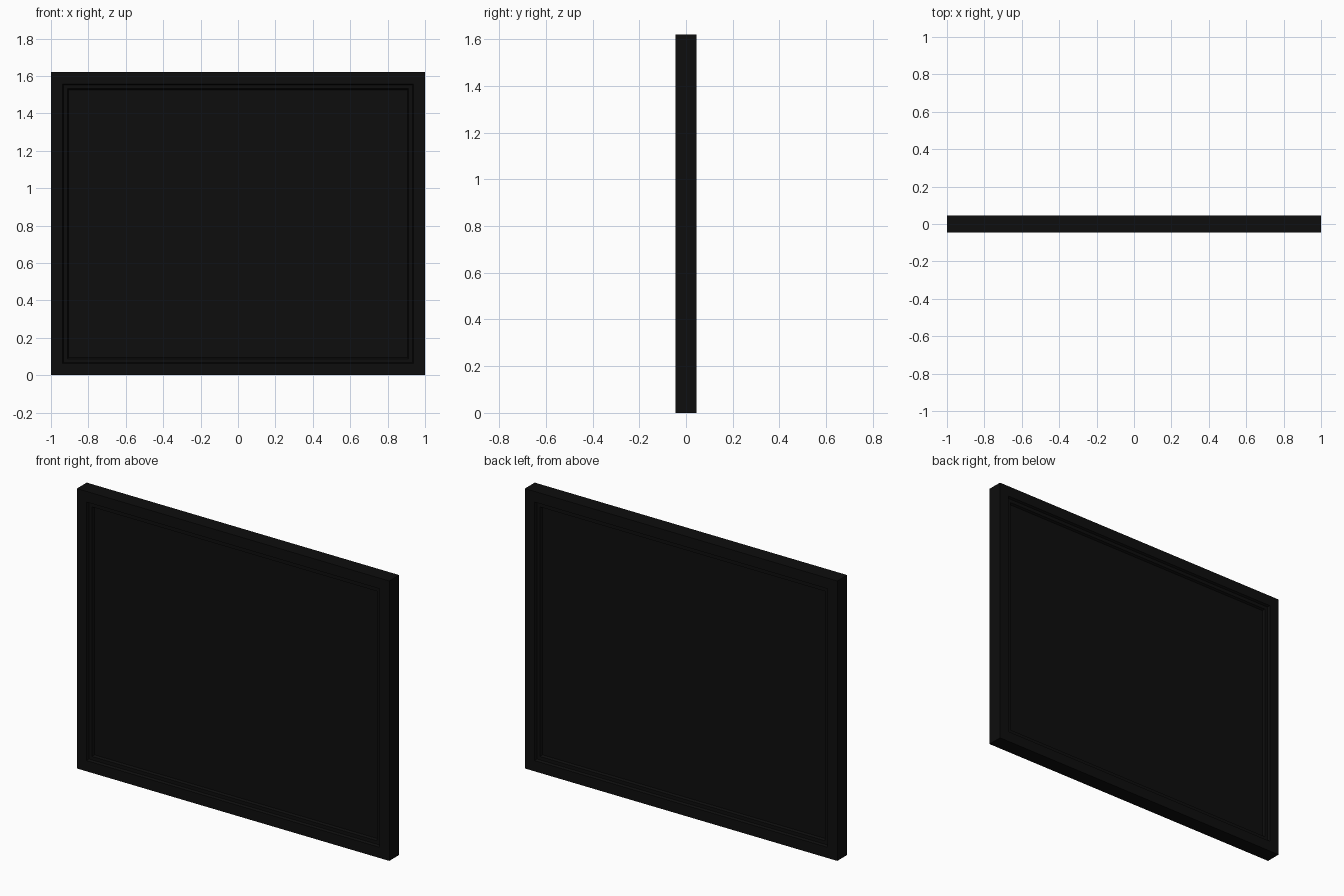
import bpy
import bmesh

W, H, D = 2.0, 1.62, 0.09

# Remove the default cube
cube = bpy.data.objects.get("Cube")
if cube:
    bpy.data.objects.remove(cube, do_unlink=True)

# Single near-black finish
black = bpy.data.materials.new("matte black")
black.use_nodes = True
colour = (0.0043, 0.0043, 0.0043, 1)
black.diffuse_color = colour
shader = next(n for n in black.node_tree.nodes if n.type == 'BSDF_PRINCIPLED')
shader.inputs["Base Color"].default_value = colour

# Slab matching the outer size of the frame
bm = bmesh.new()
bmesh.ops.create_cube(bm, size=1)
bmesh.ops.scale(bm, vec=(W, D, H), verts=bm.verts)
bmesh.ops.translate(bm, vec=(0, 0, H / 2), verts=bm.verts)

# Border, stepped moulding and recessed panel: (inset width, sink depth)
steps = [(0.062, 0), (0.006, 0.013), (0.02, 0), (0.006, 0.013)]
bm.normal_update()
for face in [f for f in bm.faces if abs(f.normal.y) > 0.9]:
    for width, sink in steps:
        bmesh.ops.inset_region(bm, faces=[face], thickness=width,
                               depth=0, use_even_offset=True)
        toward_middle = -1 if face.calc_center_median().y > 0 else 1
        for vert in face.verts:
            vert.co.y += toward_middle * sink

bmesh.ops.recalc_face_normals(bm, faces=bm.faces)
mesh = bpy.data.meshes.new("framed_panel")
bm.to_mesh(mesh)
bm.free()
mesh.materials.append(black)
panel = bpy.data.objects.new("framed_panel", mesh)
bpy.context.collection.objects.link(panel)
